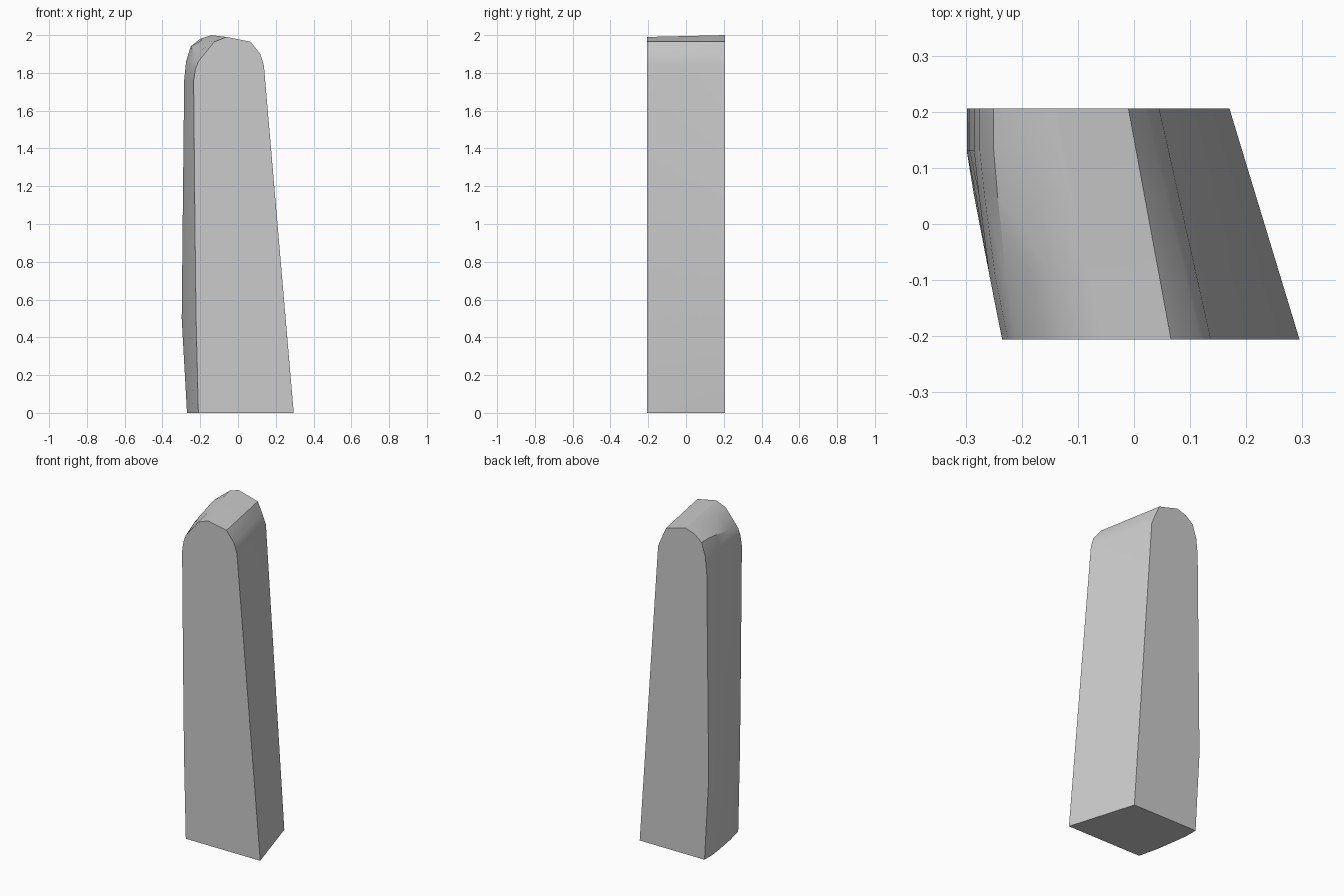
import bpy, bmesh, math

cube = bpy.data.objects.get("Cube")
if cube:
    bpy.data.objects.remove(cube, do_unlink=True)

# Plain grey material
grey = bpy.data.materials.new("plain_grey")
grey.use_nodes = True
colour = (0.6, 0.6, 0.6, 1)
grey.diffuse_color = colour
grey.node_tree.nodes["Principled BSDF"].inputs["Base Color"].default_value = colour

# Matching outlines (x, z), from the bowed side over the top to the straight side
BACK = [(-.27, 0), (-.298, .5), (-.293, 1), (-.285, 1.76), (-.275, 1.86), (-.25, 1.94),
        (-.2, 1.98), (-.14, 2), (-.01, 1.965), (.02, 1.9), (.045, 1.84), (.17, 0)]
FRONT = [(-.21, 0), (-.222, .5), (-.228, 1), (-.235, 1.76), (-.225, 1.82), (-.21, 1.86),
         (-.125, 1.965), (-.06, 1.99), (.066, 1.965), (.118, 1.9), (.137, 1.84), (.295, 0)]
BOWED = 6  # number of leading points that follow the bow

# Depth stations: y and how far the bowed side has moved towards the front outline
STATIONS = [(.206, 0), (.13, 0), (.055, .16), (-.09, .54), (-.206, 1)]


def section(bm, y, bow):
    """One outline across the block at depth y."""
    straight = (.206 - y) / .412
    ring = []
    for i, (b, f) in enumerate(zip(BACK, FRONT)):
        t = bow if i < BOWED else straight
        ring.append(bm.verts.new((b[0] + (f[0] - b[0]) * t, y, b[1] + (f[1] - b[1]) * t)))
    return ring


# Tapered block lofted from back to front
bm = bmesh.new()
rings = [section(bm, y, bow) for y, bow in STATIONS]
for a, b in zip(rings, rings[1:]):
    for i in range(len(a) - 1):
        bm.faces.new((a[i], a[i + 1], b[i + 1], b[i]))
bm.faces.new(rings[0])
bm.faces.new(rings[-1])
bm.faces.new([r[0] for r in rings] + [r[-1] for r in reversed(rings)])
bmesh.ops.recalc_face_normals(bm, faces=bm.faces)

mesh = bpy.data.meshes.new("tapered_block")
bm.to_mesh(mesh)
bm.free()
mesh.materials.append(grey)
block = bpy.data.objects.new("tapered_block", mesh)
bpy.context.collection.objects.link(block)

bpy.ops.object.select_all(action='DESELECT')
block.select_set(True)
bpy.context.view_layer.objects.active = block
bpy.ops.object.shade_smooth_by_angle(angle=math.radians(30))
